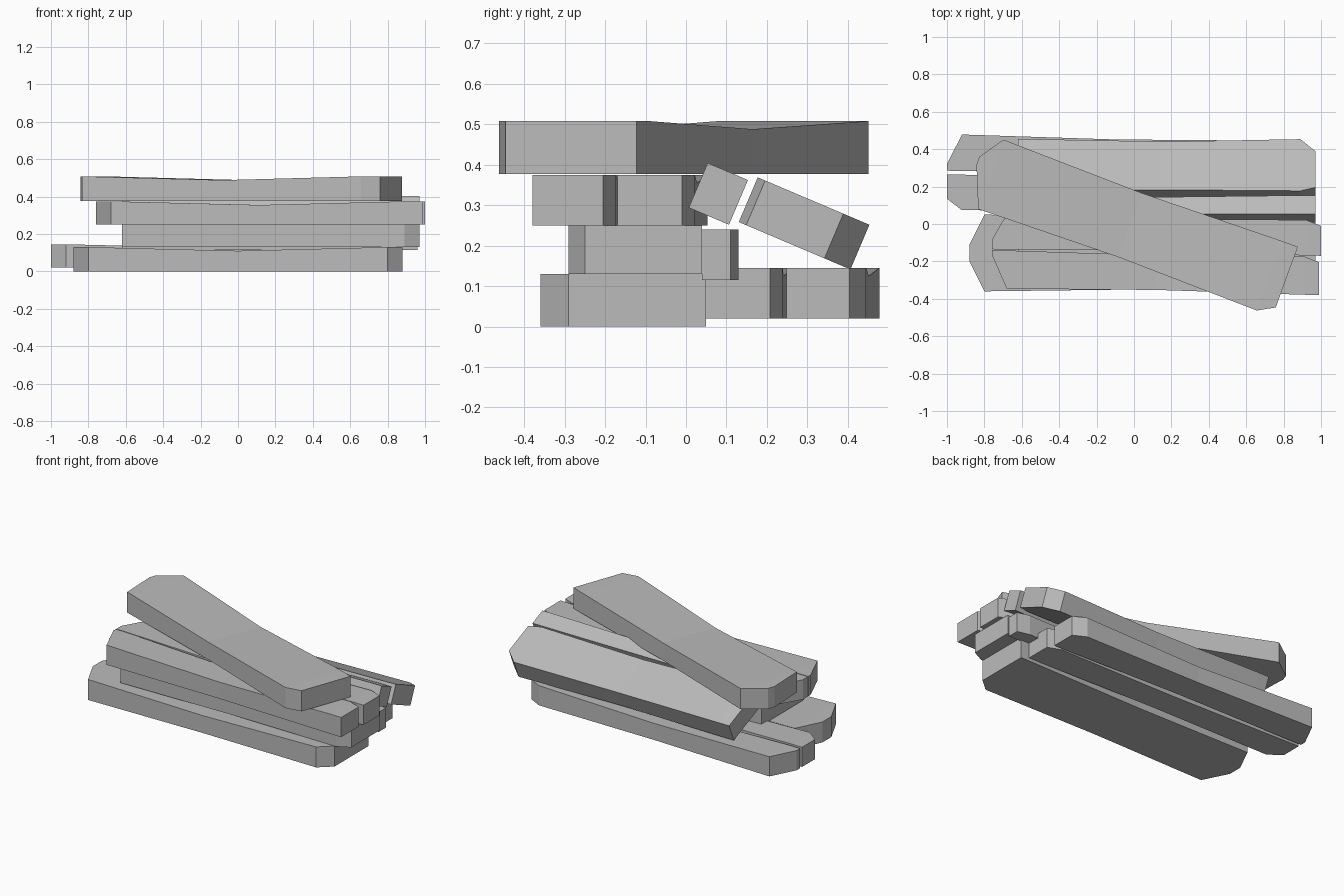
import bpy
from math import radians

default_cube = bpy.data.objects.get("Cube")
if default_cube:
    bpy.data.objects.remove(default_cube)

wood = bpy.data.materials.new("grey_wood")
wood.use_nodes = True
grey = (0.5, 0.5, 0.5, 1)
wood.diffuse_color = grey
wood.node_tree.nodes["Principled BSDF"].inputs["Base Color"].default_value = grey


def plank(name, ends, sides, heights, left_cut=(0, 0), right_cut=(0, 0),
          bevel=0.08, waist=0.01, dip=0.02, skew=0,
          location=(0, 0, 0), tilt=0, turn=0):
    """Loft a rough board with a sunken middle and cut front and back end corners."""
    left, right = ends
    front, back = sides
    bottom, top = heights

    # Sections along the board: position, front inset, back inset, top drop
    sections = [
        (left, *left_cut, 0),
        (left + bevel, 0, 0, 0),
        ((left + right) / 2, waist, waist, dip),
        (right - bevel, 0, 0, 0),
        (right, *right_cut, 0),
    ]
    verts, faces = [], []
    for x, front_inset, back_inset, drop in sections:
        near = front + front_inset + skew * x
        far = back - back_inset + skew * x
        verts += [(x, near, bottom), (x, far, bottom),
                  (x, far, top - drop), (x, near, top - drop)]

    # Long faces between neighbouring sections, then the two end caps
    for start in range(0, len(verts) - 4, 4):
        for side in range(4):
            following = (side + 1) % 4
            faces.append((start + following, start + 4 + following,
                          start + 4 + side, start + side)[::-1])
    last = len(verts) - 4
    faces.append((3, 2, 1, 0))
    faces.append(tuple(range(last, last + 4)))
    faces = [face if len(set(v // 4 for v in face)) == 1 else face[::-1] for face in faces]

    mesh = bpy.data.meshes.new(name)
    mesh.from_pydata(verts, [], faces)
    mesh.materials.append(wood)
    board = bpy.data.objects.new(name, mesh)
    board.location = location
    board.rotation_euler = (radians(tilt), 0, radians(turn))
    bpy.context.collection.objects.link(board)


# Bottom layer: one wide board beside a board split lengthwise
plank("bottom_front_plank", ends=(-0.88, 0.88), sides=(-0.36, 0.05), heights=(0, 0.13),
      left_cut=(0.16, 0.16), right_cut=(0.07, 0))
plank("bottom_middle_plank", ends=(-1, 0.82), sides=(0.06, 0.25), heights=(0.02, 0.145),
      left_cut=(0.06, 0), right_cut=(0, 0.03), skew=-0.015)
plank("bottom_back_plank", ends=(-1, 0.8), sides=(0.265, 0.46), heights=(0.02, 0.145),
      left_cut=(0, 0.16), right_cut=(0, 0.04), skew=-0.02)

# Second layer
plank("second_front_plank", ends=(-0.62, 0.97), sides=(-0.29, 0.04), heights=(0.13, 0.25),
      right_cut=(0.04, 0), dip=0)
plank("second_back_plank", ends=(-0.62, 0.96), sides=(0.04, 0.13), heights=(0.115, 0.24),
      right_cut=(0, 0.02), dip=0)

# Third layer, split lengthwise
plank("third_front_plank", ends=(-0.76, 0.99), sides=(-0.36, -0.155), heights=(0.25, 0.375),
      left_cut=(0.18, 0), right_cut=(0, 0.03), skew=-0.02)
plank("third_back_plank", ends=(-0.76, 1), sides=(-0.15, 0.04), heights=(0.25, 0.375),
      left_cut=(0, 0.14), right_cut=(0, 0.03), skew=-0.02)

# Split board leaning down towards the back
plank("leaning_small_plank", ends=(-0.62, 0.97), sides=(-0.054, 0.054), heights=(-0.06, 0.06),
      waist=0.005, dip=0.01, location=(0, 0.08, 0.328), tilt=-23)
plank("leaning_wide_plank", ends=(-0.62, 0.97), sides=(-0.15, 0.15), heights=(-0.06, 0.06),
      right_cut=(0.02, 0.07), dip=0.01, location=(0, 0.292, 0.255), tilt=-23)

# Top board lying across the pile
plank("top_plank", ends=(-0.9, 0.865), sides=(-0.21, 0.185), heights=(0.377, 0.508),
      left_cut=(0.22, 0.13), right_cut=(0.05, 0), bevel=0.09, waist=0.015, turn=-20)
